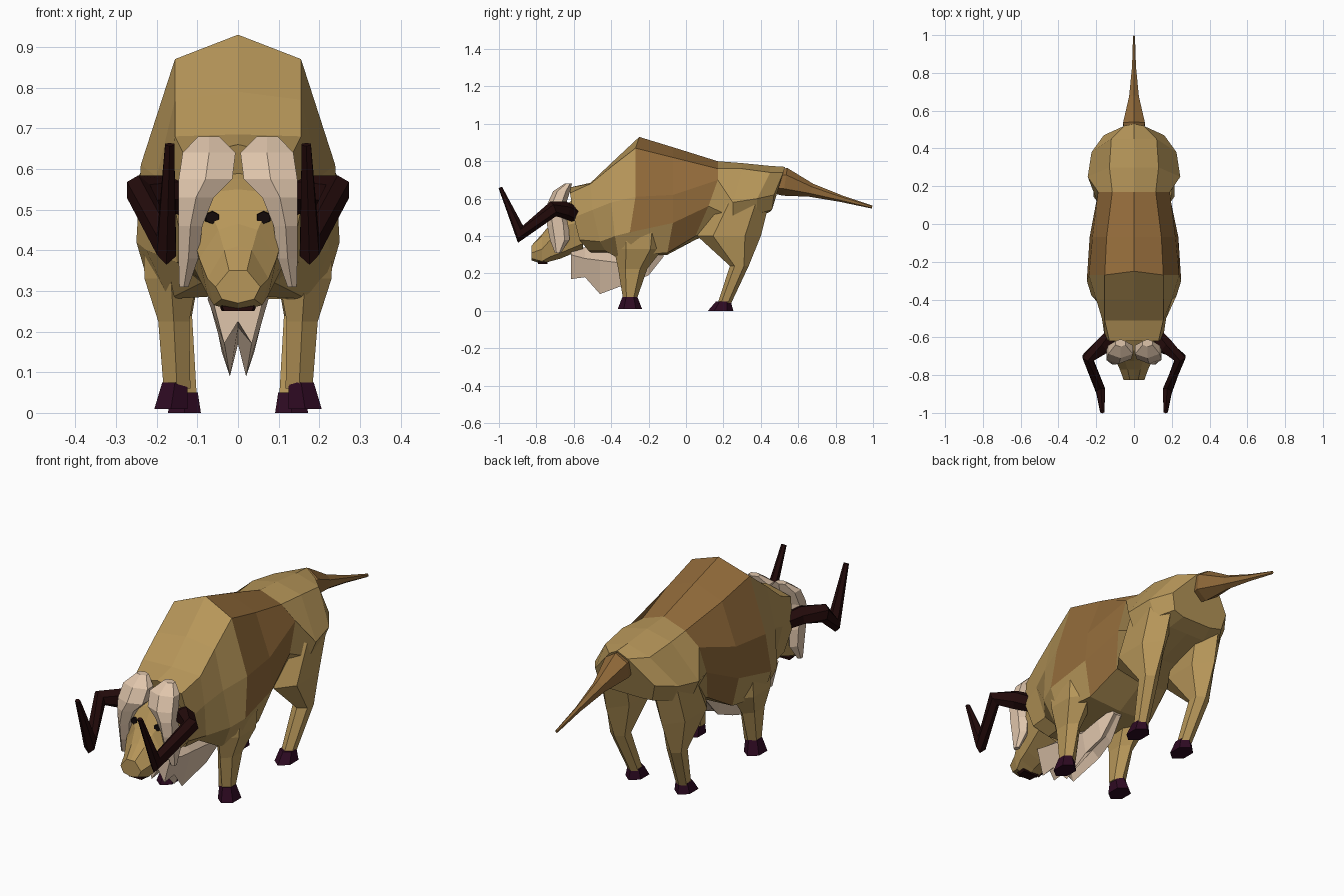
import bpy, bmesh, math
from mathutils import Vector

if "Cube" in bpy.data.objects:
    bpy.data.objects.remove(bpy.data.objects["Cube"], do_unlink=True)


def material(name, colour):
    mat = bpy.data.materials.new(name)
    mat.use_nodes = True
    rgba = (*colour, 1)
    mat.diffuse_color = rgba
    mat.node_tree.nodes["Principled BSDF"].inputs["Base Color"].default_value = rgba
    return mat


tan_fur = material("tan_fur", (.47, .305, .1))
brown_fur = material("brown_fur", (.285, .145, .042))
cream_hair = material("cream_hair", (.74, .56, .41))
dark_horn = material("dark_horn", (.016, .003, .003))
purple_hoof = material("purple_hoof", (.027, .003, .016))
black_eye = material("black_eye", (.006, .003, .003))


def loft(name, rings, *mats):
    """Skin a list of closed rings into a flat shaded, capped solid."""
    bm = bmesh.new()
    loops = [[bm.verts.new(p) for p in ring] for ring in rings]
    count = len(loops[0])
    for low, high in zip(loops, loops[1:]):
        for i in range(count):
            j = (i + 1) % count
            bm.faces.new((low[i], low[j], high[j], high[i]))
    bm.faces.new(loops[0])
    bm.faces.new(loops[-1])
    bmesh.ops.recalc_face_normals(bm, faces=bm.faces)
    mesh = bpy.data.meshes.new(name)
    bm.to_mesh(mesh)
    bm.free()
    for mat in mats:
        mesh.materials.append(mat)
    obj = bpy.data.objects.new(name, mesh)
    bpy.context.collection.objects.link(obj)
    return obj


def mirrored(half):
    """Complete a half section running from top centre to bottom centre."""
    return half + [(-x, y, z) for x, y, z in half[-2:0:-1]]


def at_depth(y, *points):
    return mirrored([(x, y, z) for x, z in points])


def oval(centre, u, v, a, b, sides):
    angles = [math.tau * (i + .5) / sides for i in range(sides)]
    return [centre + u * a * math.cos(t) + v * b * math.sin(t) for t in angles]


def column(stations, side, sides=6):
    """Stacked horizontal ovals given as x, y, z, half width, half depth."""
    return [oval(Vector((x * side, y, z)), Vector((1, 0, 0)), Vector((0, 1, 0)), a, b, sides)
            for x, y, z, a, b in stations]


def tube(stations, side, sides=6):
    """Ovals set square to a path given as x, y, z, half width, half height."""
    path = [Vector((s[0] * side, s[1], s[2])) for s in stations]
    rings = []
    for i, s in enumerate(stations):
        before = (path[i] - path[i - 1]).normalized() if i else Vector()
        after = (path[i + 1] - path[i]).normalized() if i + 1 < len(path) else Vector()
        along = (before + after).normalized()
        u = Vector((1, 0, 0))
        u = (u - along * u.dot(along)).normalized()
        rings.append(oval(path[i], u, along.cross(u), s[3], s[4], sides))
    return rings


# Trunk from neck to rump
neck = [(0, -.62, .66), (.13, -.62, .63), (.155, -.6, .5), (.13, -.57, .38), (.08, -.52, .32), (0, -.5, .31)]
collar = [(0, -.51, .685), (.155, -.51, .68), (.17, -.5, .54), (.15, -.46, .37), (.09, -.43, .32), (0, -.42, .31)]
chest = [(0, -.4, .79), (.155, -.4, .77), (.2, -.4, .58), (.225, -.38, .4), (.17, -.36, .28), (0, -.36, .29)]
hump = [(0, -.25, .93), (.155, -.27, .87), (.239, -.27, .61), (.25, -.3, .42), (.215, -.29, .3), (0, -.3, .28)]
ribs = [(0, -.07, .875), (.145, -.07, .82), (.22, -.07, .62), (.235, -.07, .47), (.18, -.1, .31), (0, -.1, .3)]
loin = [(0, .17, .8), (.115, .17, .76), (.19, .17, .7), (.195, .12, .56), (.15, .05, .4), (0, .05, .38)]
haunch = [(0, .3, .79), (.13, .3, .76), (.245, .25, .58), (.21, .25, .5), (.12, .2, .45), (0, .2, .44)]
croup = [(0, .45, .775), (.12, .45, .74), (.225, .38, .6), (.19, .38, .52), (.1, .38, .5), (0, .38, .5)]
rump = [(0, .53, .77), (.05, .52, .74), (.16, .47, .62), (.14, .46, .54), (.08, .45, .53), (0, .45, .53)]
sections = [neck, collar, chest, hump, ribs, loin, haunch, croup, rump]
trunk = loft("trunk", [mirrored(s) for s in sections], tan_fur, brown_fur)

# Brown saddle between hump and loin
for face in trunk.data.polygons:
    depths = [trunk.data.vertices[i].co.y for i in face.vertices]
    if min(depths) > -.32 and max(depths) < .18 and face.center.z > .4:
        face.material_index = 1

# Head tapering to the muzzle
loft("head", [
    at_depth(-.55, (0, .63), (.12, .61), (.14, .48), (.11, .36), (0, .33)),
    at_depth(-.67, (0, .55), (.09, .54), (.115, .45), (.085, .31), (0, .28)),
    at_depth(-.725, (0, .465), (.048, .45), (.095, .38), (.075, .29), (0, .265)),
    at_depth(-.77, (0, .41), (.034, .4), (.075, .33), (.06, .265), (0, .25)),
    at_depth(-.825, (0, .35), (.022, .35), (.055, .31), (.04, .28), (0, .27)),
], tan_fur)

# Thin mouth plate under the muzzle
loft("mouth", [
    at_depth(-.74, (0, .257), (.045, .262), (.04, .25), (0, .25)),
    at_depth(-.79, (0, .257), (.04, .264), (.034, .25), (0, .25)),
], dark_horn)

# Beard running under the throat and chest
loft("beard", [
    at_depth(-.615, (0, .34), (.068, .3), (.034, .17), (0, .225)),
    at_depth(-.54, (0, .34), (.075, .28), (.035, .18), (0, .21)),
    at_depth(-.46, (0, .34), (.07, .27), (.02, .09), (0, .17)),
    at_depth(-.3, (0, .3), (.06, .25), (.04, .15), (0, .18)),
    at_depth(-.2, (0, .31), (.05, .28), (.03, .19), (0, .21)),
    at_depth(-.12, (0, .32), (.03, .31), (.02, .29), (0, .29)),
], cream_hair)

# Tail
loft("tail", tube([
    (0, .46, .69, .05, .06), (0, .53, .69, .067, .075), (0, .67, .645, .03, .036),
    (0, .83, .6, .012, .018), (0, .995, .555, .006, .008)], 1), brown_fur)

# Paired parts
front_leg = [(.16, -.25, .45, .085, .14), (.165, -.255, .33, .075, .13),
             (.158, -.285, .225, .044, .078), (.15, -.3, .06, .038, .036)]
rear_leg = [(.14, .31, .6, .085, .14), (.15, .23, .4, .075, .17),
            (.152, .285, .24, .045, .05), (.13, .205, .04, .033, .036)]
front_hoof = [(.155, -.3, .075, .036, .04), (.165, -.3, .01, .047, .065)]
rear_hoof = [(.13, .2, .05, .036, .04), (.132, .185, 0, .047, .068)]
forelock = [(.072, -.63, .68, .03, .02), (.071, -.665, .64, .075, .045), (.08, -.69, .575, .076, .05),
            (.103, -.695, .53, .05, .05), (.117, -.685, .46, .034, .058),
            (.122, -.675, .38, .028, .052), (.133, -.685, .31, .013, .016)]
horn = [(.12, -.59, .515, .035, .042), (.17, -.65, .54, .045, .045), (.245, -.71, .545, .034, .042),
        (.176, -.885, .41, .028, .048), (.168, -.993, .66, .013, .01)]

for side, label in ((1, "left"), (-1, "right")):
    loft(label + "_front_leg", column(front_leg, side), tan_fur)
    loft(label + "_rear_leg", column(rear_leg, side), tan_fur)
    loft(label + "_front_hoof", column(front_hoof, side), purple_hoof)
    loft(label + "_rear_hoof", column(rear_hoof, side), purple_hoof)
    loft(label + "_forelock", column(forelock, side), cream_hair)
    loft(label + "_horn", tube(horn, side), dark_horn)
    eye = [(.063, -.67, .48, .024, .02), (.063, -.712, .48, .018, .015)]
    loft(label + "_eye", tube(eye, side), black_eye)
